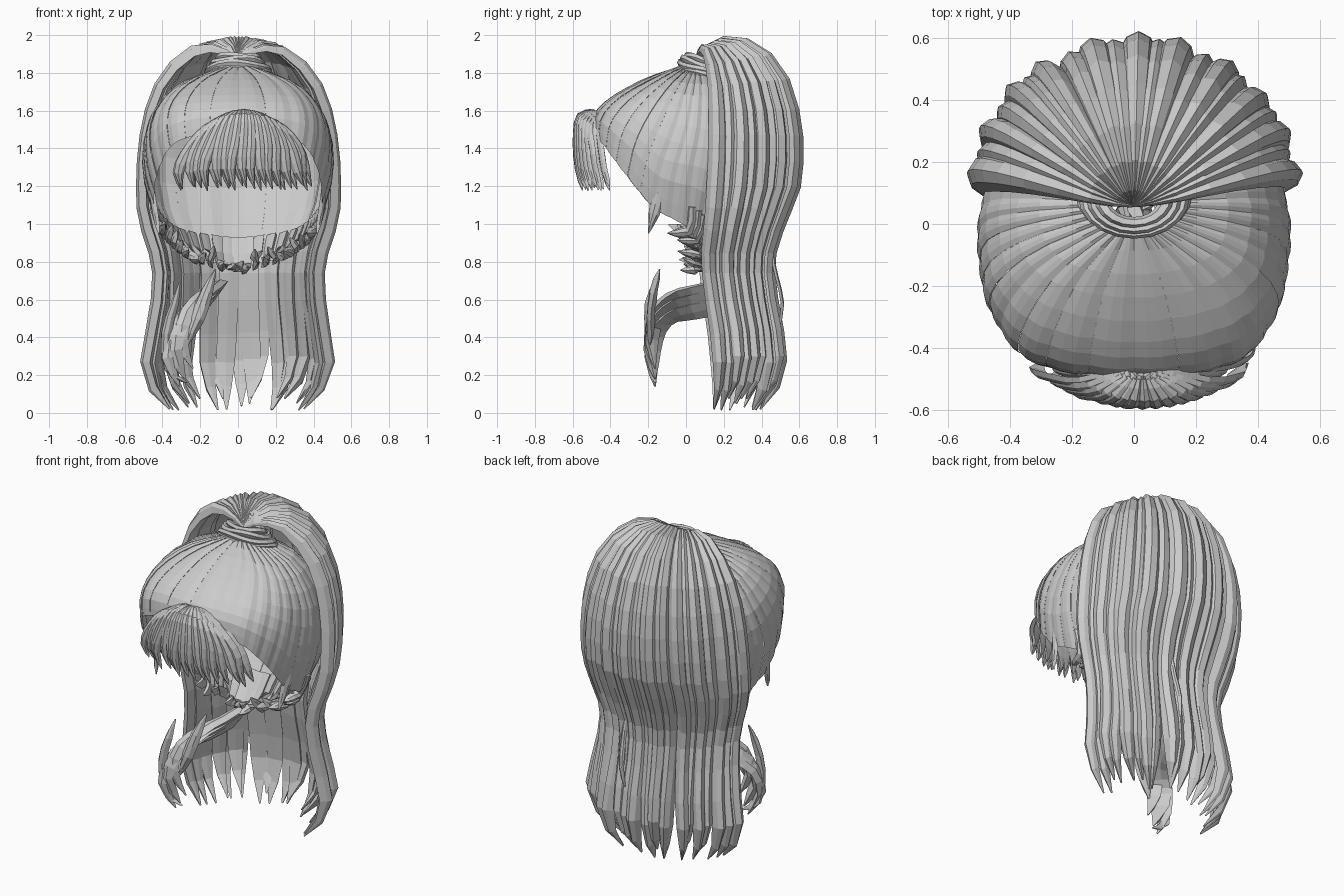
import bpy, bmesh, math, random
from mathutils import Vector as V

if "Cube" in bpy.data.objects:
    bpy.data.objects.remove(bpy.data.objects["Cube"])

random.seed(4)
hair = bpy.data.materials.new("hair grey")
hair.diffuse_color = (0.6, 0.6, 0.6, 1)
hair.use_nodes = True
hair.node_tree.nodes["Principled BSDF"].inputs["Base Color"].default_value = hair.diffuse_color


def spline(pts, t):
    """Catmull-Rom point at t in 0..1 along a list of vectors."""
    n = len(pts) - 1
    i = min(int(t * n), n - 1)
    f = t * n - i
    a, b, c, d = pts[max(i - 1, 0)], pts[i], pts[i + 1], pts[min(i + 2, n)]
    return 0.5 * (2 * b + (c - a) * f + (2 * a - 5 * b + 4 * c - d) * f * f
                  + (3 * b - a - 3 * c + d) * f ** 3)


def finish(bm, name):
    bmesh.ops.recalc_face_normals(bm, faces=bm.faces)
    me = bpy.data.meshes.new(name)
    bm.to_mesh(me)
    bm.free()
    me.materials.append(hair)
    ob = bpy.data.objects.new(name, me)
    bpy.context.collection.objects.link(ob)
    return ob


# strand cross-section: (across, outward), rounded outside and flat inside
SECTION = [(-1, -0.8), (-0.62, 0.45), (0, 1), (0.62, 0.45), (1, -0.8), (0, -0.9)]


def strand(bm, pts, widths, depth, out, steps=10):
    """Tapered lock along pts; out(p) gives the outward direction."""
    pts = [V(p) for p in pts]
    ws = [V((w, 0, 0)) for w in widths]
    rings = []
    for i in range(steps + 1):
        t = i / steps
        p = spline(pts, t)
        tan = (spline(pts, min(t + .02, 1)) - spline(pts, max(t - .02, 0))).normalized()
        side = tan.cross(out(p)).normalized()
        nor = side.cross(tan)
        w = max(spline(ws, t).x, 0.002)
        d = min(depth, w * 0.9)
        rings.append([bm.verts.new(p + side * a * w + nor * b * d) for a, b in SECTION])
    n = len(SECTION)
    for r, s in zip(rings, rings[1:]):
        for k in range(n):
            bm.faces.new((r[k], r[(k + 1) % n], s[(k + 1) % n], s[k]))
    bm.faces.new(rings[0])
    bm.faces.new(rings[-1])


# --- scalp cap: strips combed from the tie to the hairline
HALF = [
    [(0, -.03, 1.83), (0, -.2, 1.775), (0, -.38, 1.68), (0, -.48, 1.59), (0, -.5, 1.49)],
    [(.06, -.03, 1.83), (.2, -.17, 1.765), (.29, -.33, 1.67), (.32, -.43, 1.56), (.31, -.45, 1.44)],
    [(.1, 0, 1.82), (.31, -.1, 1.735), (.43, -.21, 1.6), (.455, -.29, 1.45), (.42, -.33, 1.28)],
    [(.13, .04, 1.81), (.34, 0, 1.715), (.47, -.05, 1.53), (.495, -.13, 1.3), (.44, -.17, 1.09)],
    [(.13, .08, 1.8), (.33, .1, 1.71), (.46, .1, 1.5), (.485, .06, 1.25), (.41, .03, .97)],
    [(.1, .14, 1.8), (.24, .25, 1.7), (.36, .31, 1.48), (.37, .27, 1.15), (.26, .09, .84)],
    [(0, .16, 1.8), (0, .31, 1.7), (0, .39, 1.45), (0, .35, 1.12), (0, .1, .77)],
]
HALF = [[V(p) for p in row] for row in HALF]
CENTRE = V((0, -.05, 1.35))


def cap_point(u, t):
    """u: -1..1 around the head (0 front, +-1 back); t: tie to hairline."""
    rows = [spline(row, t) for row in HALF]
    mirrored = [V((-p.x, p.y, p.z)) for p in rows[:0:-1]]
    return spline(mirrored + rows, (u + 1) / 2)


bm = bmesh.new()
STRIPS, ROWS = 28, 10
for s in range(STRIPS):
    cols = []
    wave = random.uniform(-.002, .002)
    for c, lift in enumerate((0, .005, .006, .001)):
        u = -1 + 2 * (s + c / 3) / STRIPS
        col = []
        for r in range(ROWS + 1):
            p = cap_point(u, r / ROWS)
            col.append(bm.verts.new(p + (p - CENTRE).normalized() * (lift + wave)))
        cols.append(col)
    for a, b in zip(cols, cols[1:]):
        for r in range(ROWS):
            bm.faces.new((a[r], b[r], b[r + 1], a[r + 1]))
finish(bm, "scalp_cap")

# --- short tufts along the nape and sideburns
bm = bmesh.new()


def from_head(p):
    return p - V((0, -.05, p.z))


for sgn in (-1, 1):
    for k in range(12):
        u = sgn * (.66 + .03 * k)
        top, end = cap_point(u, .88), cap_point(u, 1)
        tip = end + V((-sgn * random.uniform(0, .05), random.uniform(-.13, -.06),
                       random.uniform(-.03, .08)))
        strand(bm, [top, end, end.lerp(tip, .5) - V((0, 0, .01)), tip],
               [.03, .036, .028, .003], .018, from_head, 5)
    strand(bm, [(sgn * .46, -.14, 1.2), (sgn * .445, -.165, 1.08), (sgn * .42, -.2, .95)],
           [.03, .035, .003], .012, from_head, 5)
finish(bm, "nape_tufts")

# --- wound hair tie
bm = bmesh.new()
for rad, y, z, th in ((.16, .1, 1.785, .02), (.15, .09, 1.81, .022),
                      (.125, .085, 1.84, .022), (.1, .085, 1.865, .022)):
    N, M = 20, 6
    ring = []
    for i in range(N):
        a = 2 * math.pi * i / N
        ring.append([])
        for j in range(M):
            b = 2 * math.pi * j / M
            q = rad + th * math.cos(b)
            ring[i].append(bm.verts.new((q * math.cos(a) * 1.05, y + q * math.sin(a) * .8,
                                         z + th * math.sin(b) - .25 * q * math.sin(a)
                                         + .006 * math.sin(3 * a + rad * 90))))
    for i in range(N):
        for j in range(M):
            k, l = (i + 1) % N, (j + 1) % M
            bm.faces.new((ring[i][j], ring[k][j], ring[k][l], ring[i][l]))
finish(bm, "hair_tie")

# --- ponytail: locks fanning over the back, (side scale, back scale, fan centre y, height)
TAIL = [(.01, .0, .06, 1.875), (.2, .2, .07, 1.965), (.46, .48, .1, 1.955), (.74, .78, .13, 1.825),
        (.9, .95, .14, 1.6), (.97, 1, .14, 1.4), (.99, .99, .13, 1.2), (.97, .86, .12, 1.03),
        (.86, .77, .1, .85), (.82, .74, .11, .68), (.88, .75, .15, .42), (.91, .75, .16, .2),
        (.66, .62, .13, .02)]
bm = bmesh.new()
LOCKS = 21
for k in range(LOCKS):
    edge = k in (0, LOCKS - 1)
    phi = math.radians(-86 + 172 * k / (LOCKS - 1) + (0 if edge else random.uniform(-2, 2)))
    sx, cy = math.sin(phi), math.cos(phi)
    layer = .99 - .04 * (k % 2) + random.uniform(-.01, .01)
    short = 0 if edge else random.uniform(-.01, .08)
    lean = random.uniform(-.03, .03)
    wide = random.uniform(.9, 1.25)
    pts, widths = [], []
    for i, (a, b, yc, z) in enumerate(TAIL):
        low = max(0, i - 9) / 3
        drop = .04 * abs(sx) ** 3 if 1 <= i <= 3 else 0
        pts.append((.52 * a * sx * layer + lean * low,
                    yc + .45 * b * cy * layer,
                    z - drop + short * low * .8))
        widths.append((.004 if i == 12 else .036 if i == 11 else .007 + .046 * (a + b) / 2) * wide)
    strand(bm, pts, widths, .034, lambda p: V((p.x, p.y - .1, max(0, p.z - 1.65) * .9)), 18)
finish(bm, "ponytail")

# --- loose wisp behind the ponytail
bm = bmesh.new()
strand(bm, [(.1, .45, .85), (.1, .48, .72), (.09, .51, .58), (.07, .49, .44)],
       [.01, .018, .016, .002], .01, lambda p: V((0, 1, 0)), 6)
finish(bm, "back_wisp")

# --- fringe: an outer row of locks over a shallower inner row
bm = bmesh.new()
for count, d in ((15, 0), (12, .045)):
    for k in range(count):
        t = -1 + 2 * k / (count - 1)
        q = t * t
        j = random.uniform(-.015, .015)
        pts = [(.03 + .09 * t, -.5 + .02 * q + d * .3, 1.6 - .02 * q),
               (.035 + .21 * t, -.572 + .06 * q + d, 1.57 - .07 * q),
               (.03 + .295 * t, -.588 + .09 * q + d, 1.45 - .06 * q),
               (.02 + .33 * t + j, -.58 + .1 * q + d, 1.31 - .03 * q),
               (.045 + .335 * t + j, -.55 + .1 * q + d, 1.19 + j)]
        strand(bm, pts, [.012, .026, .032, .029, .003], .012,
               lambda p: V((p.x * .7, -1, .3)), 9)
finish(bm, "fringe")

# --- side lock swept forward from under the ponytail
bm = bmesh.new()
for dx, dz, w in ((0, 0, .07), (.04, .055, .05), (-.03, -.04, .055)):
    pts = [(-.14 + dx, .2, .62 + dz), (-.18 + dx, .04, .59 + dz), (-.24 + dx, -.08, .56 + dz),
           (-.32 + dx, -.16, .48 + dz), (-.35 + dx, -.19, .33 + dz), (-.28 + dx, -.165, .18 + dz)]
    strand(bm, pts, [w, w, w, w, w * .8, .004], .03,
           lambda p: V((-.6, -.5, .3)), 10)
# upper flicks of the side lock
strand(bm, [(-.12, -.14, .76), (-.17, -.175, .64), (-.22, -.19, .5), (-.27, -.19, .36)],
       [.004, .035, .04, .004], .02, lambda p: V((-.3, -1, .1)), 6)
strand(bm, [(-.31, -.17, .69), (-.34, -.2, .58), (-.385, -.2, .42), (-.37, -.18, .23), (-.27, -.16, .16)],
       [.004, .022, .03, .026, .004], .02, lambda p: V((-.4, -1, .1)), 8)
finish(bm, "side_lock")
